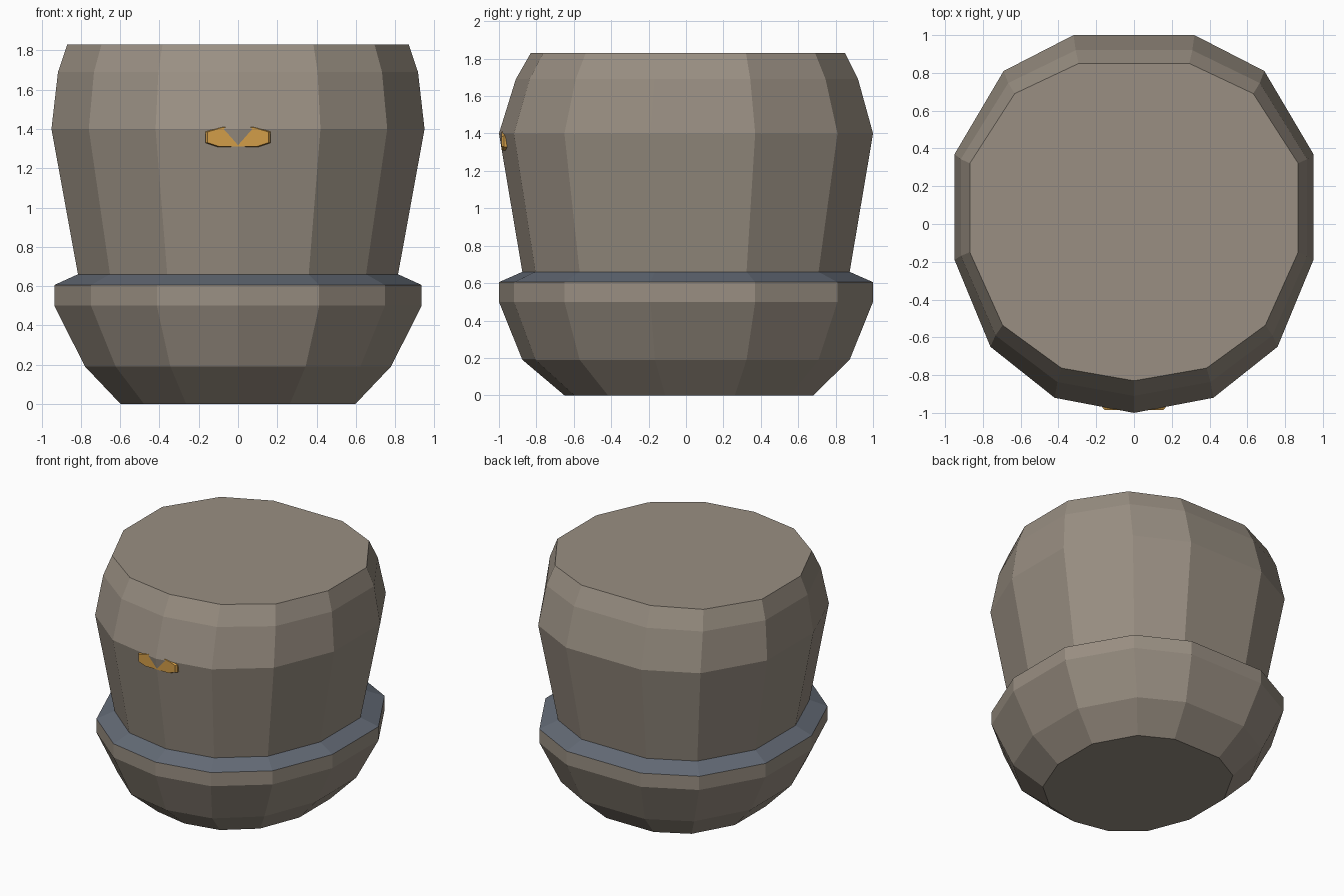
import bpy
import bmesh

cube = bpy.data.objects.get("Cube")
if cube:
    bpy.data.objects.remove(cube, do_unlink=True)


def material(name, rgb):
    m = bpy.data.materials.new(name)
    m.use_nodes = True
    color = (*rgb, 1)
    m.diffuse_color = color
    m.node_tree.nodes["Principled BSDF"].inputs["Base Color"].default_value = color
    return m


def loft(name, rings, mats, collar_band=None):
    """Skin a list of closed rings, capping both ends."""
    bm = bmesh.new()
    loops = [[bm.verts.new(p) for p in ring] for ring in rings]
    n = len(loops[0])
    for band, (a, b) in enumerate(zip(loops, loops[1:])):
        for i in range(n):
            j = (i + 1) % n
            face = bm.faces.new((a[i], a[j], b[j], b[i]))
            face.material_index = int(band == collar_band)
    bm.faces.new(loops[0])
    bm.faces.new(loops[-1])
    bmesh.ops.recalc_face_normals(bm, faces=bm.faces)
    mesh = bpy.data.meshes.new(name)
    bm.to_mesh(mesh)
    bm.free()
    for m in mats:
        mesh.materials.append(m)
    obj = bpy.data.objects.new(name, mesh)
    bpy.context.collection.objects.link(obj)
    return obj


brown = material("warm grey brown", (0.32, 0.275, 0.225))
blue = material("slate blue", (0.125, 0.145, 0.18))
orange = material("orange", (0.65, 0.34, 0.065))

# Body: one mirrored outline, scaled at each height
half = [(0.42, -0.92), (0.76, -0.65), (0.95, -0.19),
        (0.95, 0.37), (0.69, 0.81), (0.32, 1.0)]
outline = [(0, -1.0)] + half + [(-x, y) for x, y in reversed(half)]
# height, width scale, depth scale, depth shift
levels = [(0, 0.63, 0.665, 0.015), (0.19, 0.82, 0.875, 0),
          (0.5, 0.985, 1, 0), (0.605, 0.985, 1, 0),
          (0.66, 0.858, 0.875, 0), (1.4, 1, 1, 0),
          (1.69, 0.965, 0.915, 0.005), (1.83, 0.915, 0.84, 0.01)]
loft("body_with_collar",
     [[(x * sx, y * sy + dy, z) for x, y in outline] for z, sx, sy, dy in levels],
     [brown, blue], collar_band=3)

# Beak: flat bevelled plate, partly sunk into the front corner
side = [(0.1, -0.05), (0.16, -0.03), (0.16, 0.025), (0.08, 0.05)]
plate = side + [(-x, z) for x, z in reversed(side)]
loft("beak",
     [[(x * s, y, 1.36 + z * s) for x, z in plate]
      for y, s in ((-0.95, 1.04), (-0.972, 1.04), (-0.986, 0.97))],
     [orange])
